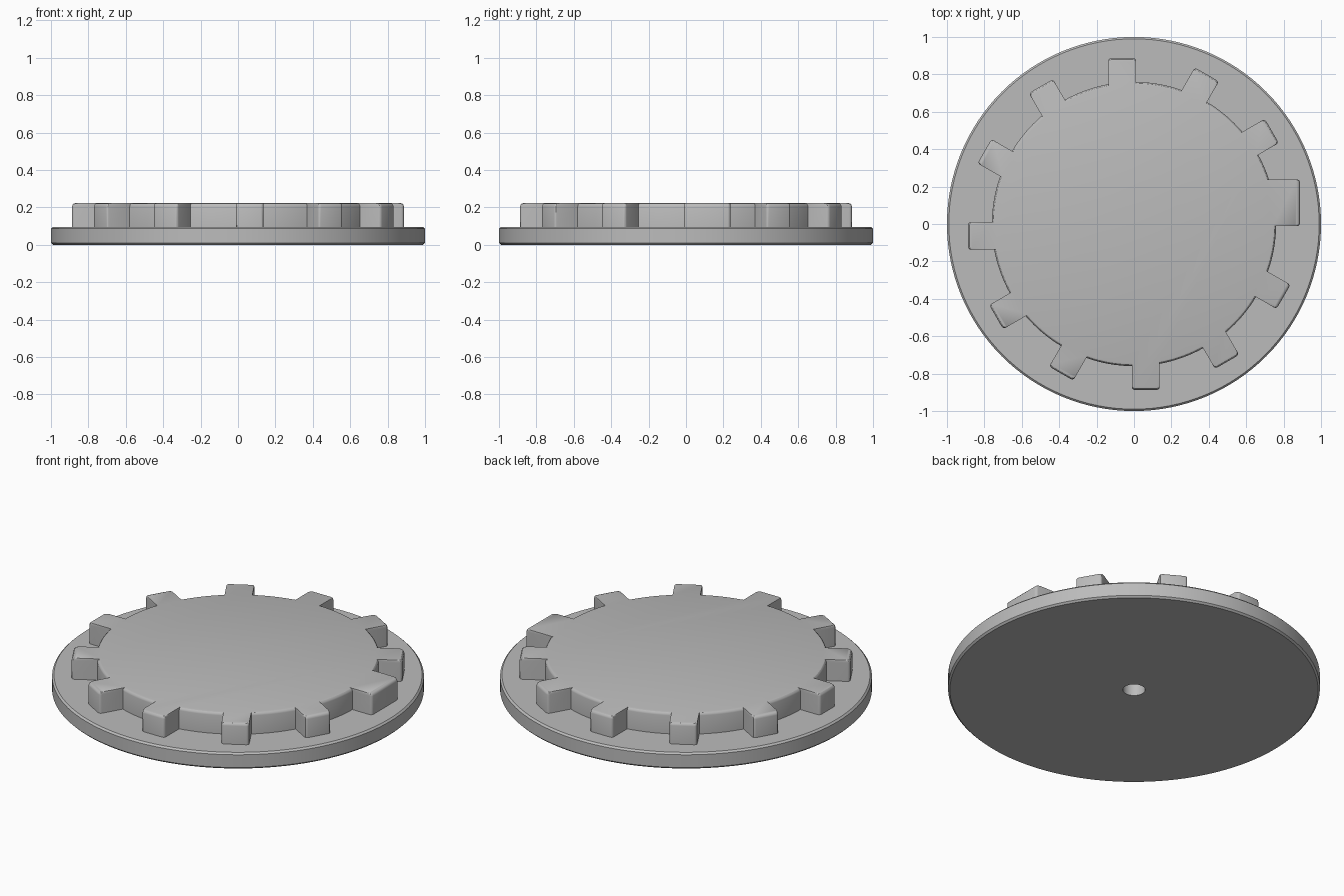
import bpy, bmesh, math
from math import sin, cos, asin, sqrt, pi, radians

if "Cube" in bpy.data.objects:
    bpy.data.objects.remove(bpy.data.objects["Cube"])

BASE_TOP, GEAR_TOP = 0.096, 0.222
CORE_R, TIP_R, FILLET = 0.76, 0.887, 0.017

grey = bpy.data.materials.new("grey")
grey.diffuse_color = (0.5, 0.5, 0.5, 1)
grey.use_nodes = True
grey.node_tree.nodes["Principled BSDF"].inputs["Base Color"].default_value = grey.diffuse_color


def finish(bm, name):
    bmesh.ops.remove_doubles(bm, verts=bm.verts, dist=1e-5)
    bmesh.ops.recalc_face_normals(bm, faces=bm.faces)
    mesh = bpy.data.meshes.new(name)
    bm.to_mesh(mesh)
    bm.free()
    mesh.materials.append(grey)
    obj = bpy.data.objects.new(name, mesh)
    bpy.context.collection.objects.link(obj)
    bpy.ops.object.select_all(action='DESELECT')
    obj.select_set(True)
    bpy.context.view_layer.objects.active = obj
    bpy.ops.object.shade_smooth_by_angle(angle=radians(30))
    return obj


# Base plate: turned profile with a blind centre hole underneath
profile = [(0, 0.1), (0.06, 0.1), (0.06, 0), (0.99, 0), (1, 0.01),
           (1, BASE_TOP - 0.01), (0.99, BASE_TOP), (0.7, BASE_TOP)]
bm = bmesh.new()
verts = [bm.verts.new((r, 0, z)) for r, z in profile]
edges = [bm.edges.new(pair) for pair in zip(verts, verts[1:])]
bmesh.ops.spin(bm, geom=verts + edges, cent=(0, 0, 0), axis=(0, 0, 1),
               angle=2 * pi, steps=128, use_duplicate=False)
finish(bm, "base_plate")


def outline(inset):
    """Gear outline; only the core arcs and tooth tips move inward."""
    core, tip, r = CORE_R - inset, TIP_R - inset, 0.015
    points = []
    for k in range(12):
        a = k * pi / 6
        t0, t1 = -0.012, (0.238 if k == 0 else 0.137)  # one wide key tooth
        tooth = [(sqrt(core**2 - t0**2), t0)]
        for i in range(4):
            q = i * pi / 6
            tooth.append((tip - r + r * sin(q), t0 + r - r * cos(q)))
        for i in range(4):
            q = i * pi / 6
            tooth.append((tip - r + r * cos(q), t1 - r + r * sin(q)))
        points += [(e * cos(a) - t * sin(a), e * sin(a) + t * cos(a)) for e, t in tooth]
        # Core arc to the next tooth
        start = a + asin(t1 / core)
        end = a + pi / 6 + asin(t0 / core)
        points += [(core * cos(start + (end - start) * i / 8),
                    core * sin(start + (end - start) * i / 8)) for i in range(8)]
    return points


# Toothed disc: stacked outlines with a rounded upper rim
levels = [(BASE_TOP, 0)]
for i in range(4):
    q = i * pi / 6
    levels.append((GEAR_TOP - FILLET + FILLET * sin(q), FILLET * (1 - cos(q))))
bm = bmesh.new()
rings = [[bm.verts.new((x, y, z)) for x, y in outline(d)] for z, d in levels]
for low, high in zip(rings, rings[1:]):
    for i in range(len(low)):
        j = (i + 1) % len(low)
        bm.faces.new((low[i], low[j], high[j], high[i]))
bm.faces.new(rings[-1])
finish(bm, "toothed_disc")
